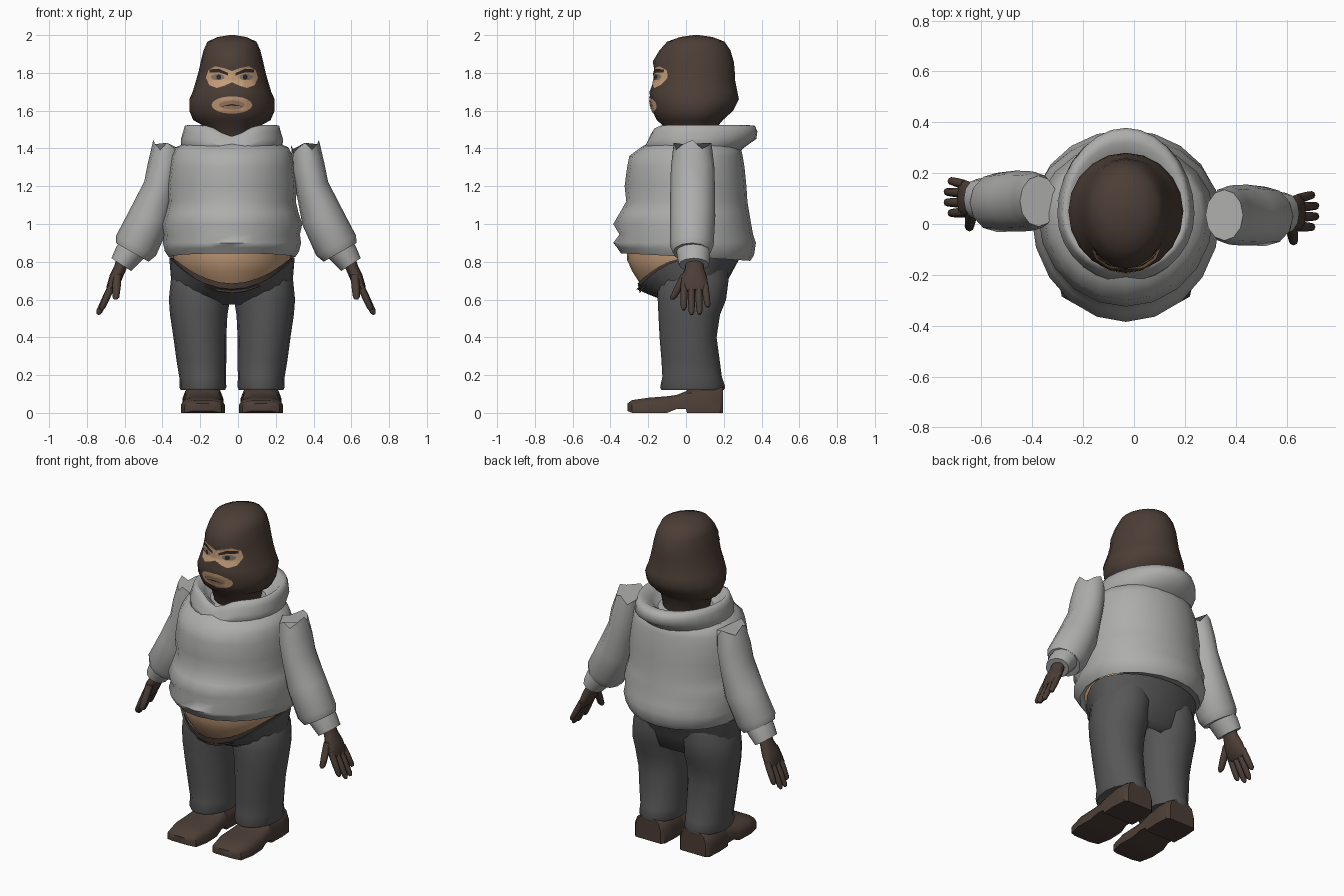
import bpy, bmesh, math
from mathutils import Vector
from mathutils.bvhtree import BVHTree

if "Cube" in bpy.data.objects:
    bpy.data.objects.remove(bpy.data.objects["Cube"])

CX = -0.032          # body centre line
ARM_MIRROR = -0.01   # mirror plane of the arms


def mat(name, r, g, b):
    m = bpy.data.materials.new(name)
    m.diffuse_color = (r, g, b, 1)
    m.use_nodes = True
    m.node_tree.nodes["Principled BSDF"].inputs["Base Color"].default_value = m.diffuse_color
    return m


BROWN = mat("dark brown knit", 0.072, 0.048, 0.037)
GREY = mat("light grey fleece", 0.42, 0.42, 0.415)
CHARCOAL = mat("charcoal cloth", 0.095, 0.095, 0.097)
SKIN = mat("tan skin", 0.56, 0.34, 0.19)
LIP = mat("dull lip", 0.33, 0.20, 0.125)
EYE = mat("grey eye", 0.20, 0.17, 0.15)
DARK = mat("near black", 0.03, 0.022, 0.018)


def finish(name, bm, m, angle=55):
    me = bpy.data.meshes.new(name)
    bm.to_mesh(me)
    bm.free()
    ob = bpy.data.objects.new(name, me)
    bpy.context.collection.objects.link(ob)
    me.materials.append(m)
    bpy.ops.object.select_all(action='DESELECT')
    ob.select_set(True)
    bpy.context.view_layer.objects.active = ob
    bpy.ops.object.shade_smooth_by_angle(angle=math.radians(angle))
    return ob


def loft(name, rings, m, angle=55, caps=True):
    """Skin a list of equal-length closed rings."""
    bm = bmesh.new()
    rows = [[bm.verts.new(p) for p in r] for r in rings]
    n = len(rows[0])
    for a, b in zip(rows, rows[1:]):
        for i in range(n):
            bm.faces.new((a[i], a[(i + 1) % n], b[(i + 1) % n], b[i]))
    if caps:
        bm.faces.new(rows[0])
        bm.faces.new(rows[-1])
    bmesh.ops.recalc_face_normals(bm, faces=bm.faces)
    return finish(name, bm, m, angle)


def oval(z, rx, yf, yb, cx=CX, cy=0.04, n=20, dz=None):
    """Horizontal ring with separate front and back reach; dz(c) lifts by frontness c."""
    pts = []
    for i in range(n):
        t = 2 * math.pi * i / n
        c = math.cos(t)               # 1 at the front, -1 at the back
        y = cy - c * (cy - yf) if c > 0 else cy - c * (yb - cy)
        pts.append(Vector((cx + rx * math.sin(t), y, z + (dz(c) if dz else 0))))
    return pts


def mirrored(rings, plane, dy=0):
    return [[Vector((2 * plane - p.x, p.y + dy, p.z)) for p in r] for r in rings]


def tube(path, n=12):
    """Rings along a path of (x, y, z, half_across, half_depth) in the xz plane."""
    rings = []
    for i, (x, y, z, a, b) in enumerate(path):
        p, q = path[max(i - 1, 0)], path[min(i + 1, len(path) - 1)]
        d = Vector((q[0] - p[0], 0, q[2] - p[2])).normalized()
        side = Vector((-d.z, 0, d.x))
        rings.append([Vector((x, y, z)) + side * a * math.cos(2 * math.pi * k / n)
                      + Vector((0, b * math.sin(2 * math.pi * k / n), 0)) for k in range(n)])
    return rings


def both_arms(name, rings, m, angle=55):
    loft("right_" + name, rings, m, angle)
    loft("left_" + name, mirrored(rings, ARM_MIRROR, 0.055), m, angle)


def both_legs(name, rings, m, angle=55):
    loft("right_" + name, rings, m, angle)
    loft("left_" + name, mirrored(rings, CX), m, angle)


# Balaclava head
head = loft("head", [oval(*r, cy=0.05) for r in [
    (1.42, .13, -.09, .16), (1.52, .15, -.12, .17), (1.55, .205, -.155, .195),
    (1.60, .226, -.178, .25), (1.66, .226, -.190, .28), (1.70, .208, -.193, .272),
    (1.76, .190, -.170, .26), (1.81, .176, -.167, .258), (1.86, .165, -.176, .253),
    (1.92, .150, -.140, .235), (1.965, .130, -.10, .205), (1.99, .075, -.03, .14),
    (2.0, .015, .04, .07)]], BROWN)

# Face pieces, laid over the head surface
hb = bmesh.new()
hb.from_mesh(head.data)
tree = BVHTree.FromBMesh(hb)


def patch(name, outline, m, lift, steps=8, sub=4):
    edge = []
    for (x0, z0), (x1, z1) in zip(outline, outline[1:] + outline[:1]):
        edge += [(x0 + (x1 - x0) * k / sub, z0 + (z1 - z0) * k / sub) for k in range(sub)]
    mx = sum(p[0] for p in edge) / len(edge)
    mz = sum(p[1] for p in edge) / len(edge)
    bm = bmesh.new()

    def on_head(x, z):
        hit = tree.ray_cast(Vector((CX + x, -1, z)), Vector((0, 1, 0)))[0]
        return bm.verts.new((CX + x, hit.y - lift, z))
    centre = on_head(mx, mz)
    rows = [[on_head(mx + (x - mx) * s / steps, mz + (z - mz) * s / steps) for x, z in edge]
            for s in range(1, steps + 1)]
    n = len(edge)
    for i in range(n):
        j = (i + 1) % n
        bm.faces.new((centre, rows[0][i], rows[0][j]))
        for a, b in zip(rows, rows[1:]):
            bm.faces.new((a[i], b[i], b[j], a[j]))
    bm.normal_update()
    bmesh.ops.reverse_faces(bm, faces=[f for f in bm.faces if f.normal.y > 0])
    return finish(name, bm, m)


def ellipse(x, z, a, b, n=14):
    return [(x + a * math.cos(2 * math.pi * i / n), z + b * math.sin(2 * math.pi * i / n)) for i in range(n)]


half = [(.04, 1.825), (.09, 1.835), (.125, 1.815), (.138, 1.775), (.12, 1.735), (.08, 1.72), (.04, 1.732)]
patch("eye_opening", [(0, 1.81)] + half + [(0, 1.75)] + [(-x, z) for x, z in half[::-1]], SKIN, .004)
patch("mouth_opening", ellipse(0, 1.63, .108, .046, 18), SKIN, .004)
patch("lips", ellipse(0, 1.63, .07, .024), LIP, .007)
patch("mouth_line", [(-.06, 1.622), (0, 1.636), (.06, 1.622), (0, 1.627)], DARK, .009, 4)
for s, side in ((1, "right"), (-1, "left")):
    patch(side + "_eye", ellipse(s * .075, 1.778, .036, .017), EYE, .007, 5)
    patch(side + "_pupil", ellipse(s * .07, 1.778, .013, .013), DARK, .009, 4)
    patch(side + "_eyebrow", [(s * x, z) for x, z in
          [(.02, 1.80), (.07, 1.822), (.118, 1.818), (.118, 1.803), (.07, 1.803), (.02, 1.786)]], DARK, .0095, 4)
hb.free()

# Hoodie body: higher hem in front
hem = lambda c: 0.02 * c
loft("hoodie_body", [oval(z, rx, yf, yb, dz=hem if z < .9 else None) for z, rx, yf, yb in [
    (.85, .30, -.29, .27), (.825, .335, -.345, .34), (.855, .355, -.365, .36), (.90, .366, -.385, .37),
    (.945, .36, -.352, .355), (1.0, .372, -.385, .345), (1.06, .352, -.35, .335), (1.12, .338, -.316, .325),
    (1.2, .345, -.325, .32), (1.3, .332, -.312, .31), (1.36, .322, -.30, .30), (1.405, .30, -.24, .29),
    (1.44, .22, -.18, .25)]], GREY, 70)

# Folded hood around the neck with a notch in front
notch = lambda c: -0.06 * max(0, c) ** 14
loft("hood_collar", [oval(z, rx, yf, yb, n=28, dz=notch if z > 1.43 else None) for z, rx, yf, yb in [
    (1.37, .24, -.20, .27), (1.41, .268, -.228, .315), (1.45, .27, -.225, .372), (1.49, .258, -.205, .378),
    (1.52, .25, -.19, .365), (1.525, .23, -.172, .32), (1.48, .19, -.14, .25), (1.42, .14, -.09, .19)]], GREY, 70)

# Sleeves with ragged shoulder edge, cuffs
sleeve = tube([(.355, .035, 1.385, .075, .10), (.372, .035, 1.30, .088, .115), (.392, .035, 1.2, .088, .118),
               (.445, .035, 1.04, .113, .12), (.52, .03, .885, .118, .116), (.54, .03, .85, .10, .10)])
for i, p in enumerate(sleeve[0]):
    p.z += (.045, 0, .025)[i % 3]
both_arms("sleeve", sleeve, GREY, 60)
both_arms("cuff", tube([(.53, .035, .88, .08, .09), (.565, .04, .835, .074, .088), (.598, .042, .785, .062, .08)]), GREY)

# Hands: palm, four fingers and a thumb
both_arms("palm", tube([(.585, .045, .82, .035, .045), (.605, .045, .765, .033, .05), (.628, .042, .715, .034, .07),
                        (.652, .045, .66, .026, .075), (.66, .047, .645, .016, .07)]), BROWN)


def digit(name, start, end, r):
    a, b = Vector(start), Vector(end)
    both_arms(name, tube([(*a.lerp(b, t), r * k, r * k) for t, k in
                          ((0, 1), (.5, 1), (.9, .85), (1, .4))], 8), BROWN)


for name, y0, y1, x1, z1 in (("index_finger", -.01, -.012, .705, .545), ("middle_finger", .028, .03, .722, .52),
                             ("ring_finger", .066, .072, .722, .522), ("little_finger", .1, .115, .705, .56)):
    digit(name, (.645, y0, .68), (x1, y1, z1), .0185)
digit("thumb", (.618, -.005, .735), (.628, -.072, .60), .022)

# Belly, waistband and trouser seat with a dipping front rim
loft("belly", [oval(*r, n=28) for r in [
    (.62, .15, -.17, .15), (.66, .205, -.225, .18), (.69, .24, -.247, .20), (.75, .285, -.285, .22),
    (.81, .31, -.312, .24), (.87, .31, -.315, .25)]], SKIN)
dip = lambda c: -0.165 * max(0, c) ** 2
half_dip = lambda c: -0.07 * max(0, c) ** 2
band = lambda c: dip(c) + 0.03 * max(0, c)
loft("waistband", [oval(.80, .318, -.245, .27, n=28, dz=dip), oval(.82, .320, -.256, .275, n=28, dz=band)], BROWN, caps=False)
loft("trouser_seat", [oval(z, rx, yf, yb, n=28, dz=f) for z, rx, yf, yb, f in [
    (.575, .17, -.08, .14, None), (.60, .28, -.13, .19, None), (.70, .322, -.205, .22, half_dip),
    (.82, .332, -.262, .285, dip), (.815, .318, -.25, .27, dip)]], CHARCOAL, 60, caps=False)

# Trouser legs
both_legs("trouser_leg", [oval(z, rx, yf, yb, cx=cx, n=16) for z, cx, rx, yf, yb in [
    (.15, .122, .10, -.10, .17), (.122, .122, .118, -.13, .20), (.135, .122, .124, -.137, .208),
    (.19, .123, .124, -.125, .19), (.28, .13, .132, -.13, .178), (.4, .138, .140, -.14, .162),
    (.52, .144, .152, -.146, .18), (.60, .14, .162, -.15, .212), (.70, .13, .162, -.15, .225),
    (.77, .12, .14, -.10, .22)]], CHARCOAL)

# Shoes: cross-sections from toe to heel with a raised arch
shoe = []
for y, w, h, b in [(-.31, .055, .05, .01), (-.285, .098, .068, 0), (-.2, .116, .08, 0), (-.1, .112, .088, 0),
                   (-.05, .106, .095, .02), (.0, .104, .115, .02), (.005, .104, .12, 0), (.1, .108, .14, 0),
                   (.18, .102, .14, 0), (.197, .085, .14, 0)]:
    shoe.append([Vector((.122 + w * u, y, b + (h - b) * v)) for u, v in
                 ((-1, 0), (-1, .55), (-.85, .85), (-.5, 1), (.5, 1), (.85, .85), (1, .55), (1, 0))])
both_legs("shoe", shoe, BROWN, 40)
